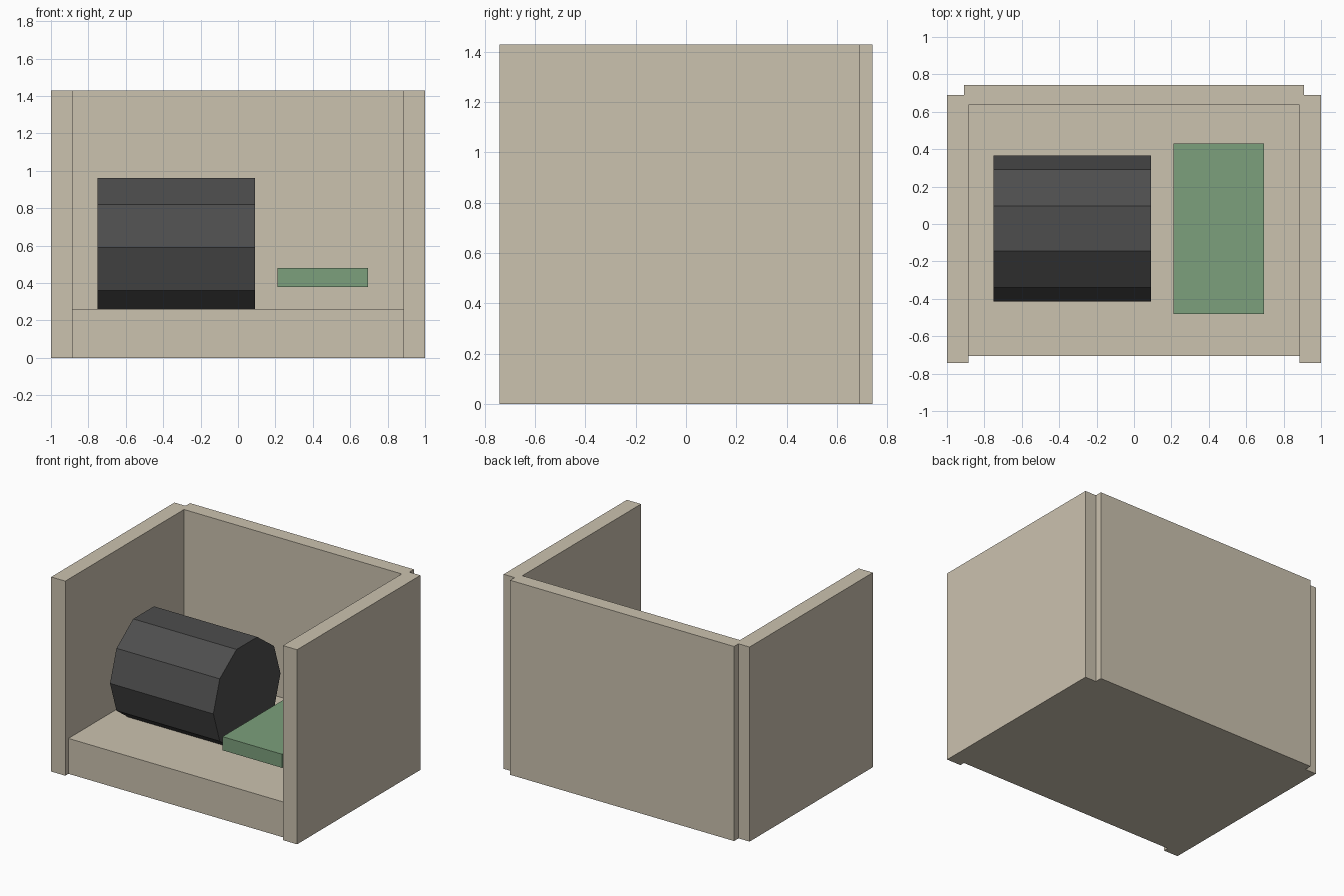
import bpy, math
from mathutils import Matrix

if "Cube" in bpy.data.objects:
    bpy.data.objects.remove(bpy.data.objects["Cube"])


def material(name, rgb):
    m = bpy.data.materials.new(name)
    m.diffuse_color = (*rgb, 1)
    m.use_nodes = True
    m.node_tree.nodes["Principled BSDF"].inputs["Base Color"].default_value = m.diffuse_color
    return m


tan = material("tan_panel", (0.60, 0.54, 0.43))
green = material("green_board", (0.20, 0.35, 0.20))
dark = material("dark_grey", (0.075, 0.075, 0.075))


def box(name, x, y, z, mat):
    """Box from (min, max) ranges on each axis."""
    bpy.ops.mesh.primitive_cube_add(size=1)
    ob = bpy.context.object
    ob.name = name
    size = [r[1] - r[0] for r in (x, y, z)]
    mid = [(r[0] + r[1]) / 2 for r in (x, y, z)]
    ob.data.transform(Matrix.Translation(mid) @ Matrix.Diagonal((*size, 1)))
    ob.data.materials.append(mat)
    return ob


H = 1.43
# open-fronted case
box("floor", (-0.89, 0.89), (-0.705, 0.70), (0, 0.26), tan)
box("back_wall", (-0.91, 0.91), (0.637, 0.742), (0, H), tan)
box("left_wall", (-1, -0.885), (-0.742, 0.69), (0, H), tan)
box("right_wall", (0.885, 1), (-0.742, 0.69), (0, H), tan)

# floating flat board
box("board", (0.21, 0.695), (-0.48, 0.43), (0.38, 0.48), green)

# ten-sided drum lying along x, slightly sunk into the floor
bpy.ops.mesh.primitive_cylinder_add(vertices=10, radius=0.39, depth=0.84)
drum = bpy.context.object
drum.name = "drum"
# cylinder's first vertex sits on +y, so rotating about y keeps it there
drum.data.transform(Matrix.Translation((-0.33, -0.025, 0.59))
                    @ Matrix.Rotation(math.pi / 2, 4, 'Y'))
drum.data.materials.append(dark)
